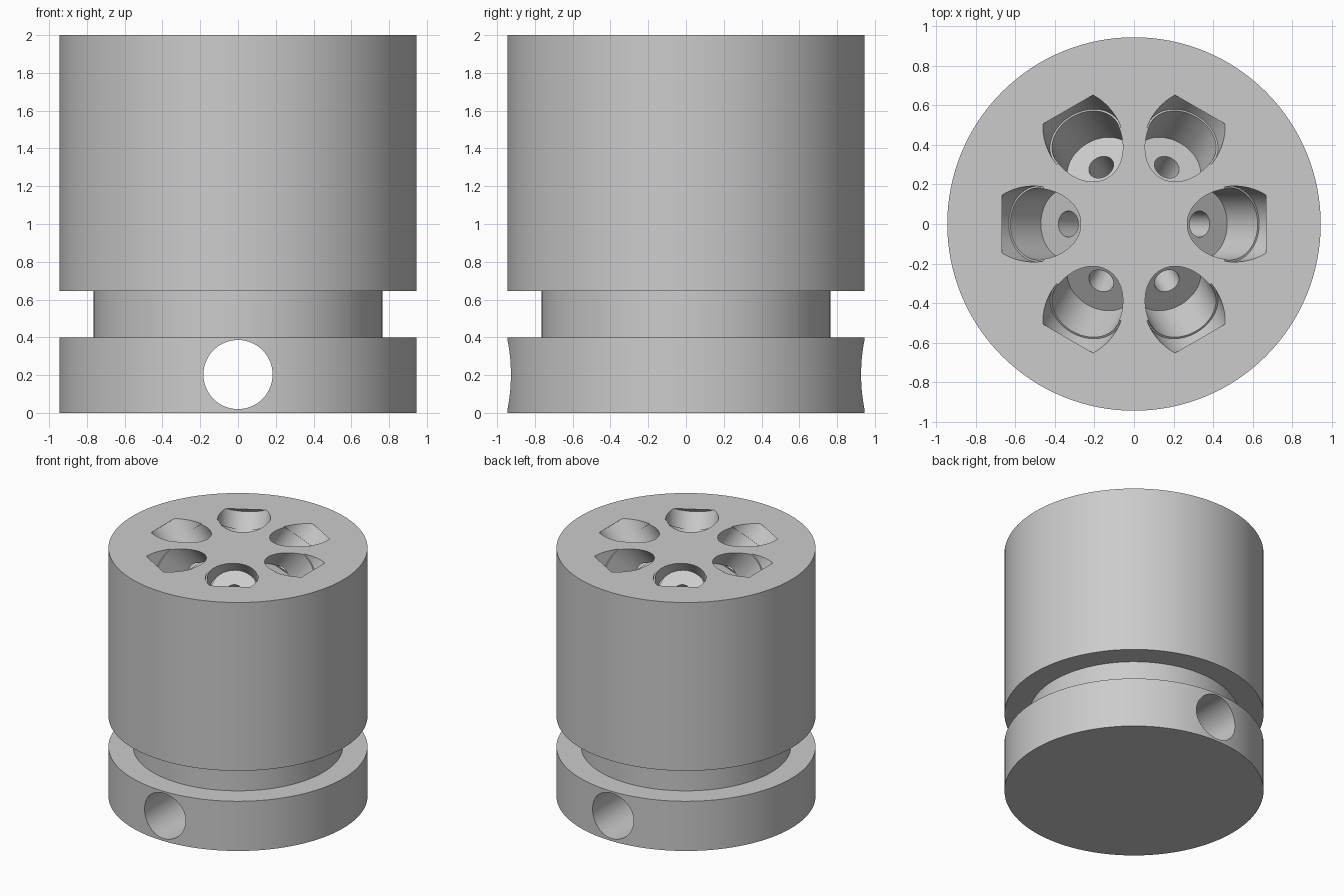
import bpy, bmesh, math
from mathutils import Matrix, Vector

if "Cube" in bpy.data.objects:
    bpy.data.objects.remove(bpy.data.objects["Cube"])

grey = bpy.data.materials.new("grey")
grey.diffuse_color = (0.6, 0.6, 0.6, 1)
grey.use_nodes = True
grey.node_tree.nodes["Principled BSDF"].inputs["Base Color"].default_value = grey.diffuse_color


def lathe(name, profile, segments):
    """Closed solid turned around z from (radius, height) points, bottom to top."""
    bm = bmesh.new()
    rings = []
    for r, z in profile:
        rings.append([bm.verts.new((r * math.cos(a), r * math.sin(a), z))
                      for a in (math.tau * i / segments for i in range(segments))])
    for low, high in zip(rings, rings[1:]):
        for i in range(segments):
            j = (i + 1) % segments
            bm.faces.new((low[i], low[j], high[j], high[i]))
    bm.faces.new(rings[0][::-1])
    bm.faces.new(rings[-1])
    mesh = bpy.data.meshes.new(name)
    bm.to_mesh(mesh)
    bm.free()
    mesh.materials.append(grey)
    obj = bpy.data.objects.new(name, mesh)
    bpy.context.collection.objects.link(obj)
    return obj


# Turned body: bottom flange, grooved neck, tall drum
R, NECK = 0.945, 0.765
body = lathe("drum_body", [(R, 0), (R, 0.4), (NECK, 0.4), (NECK, 0.645),
                           (R, 0.645), (R, 2)], 128)

# Cross hole through the bottom flange, front to back
cross = lathe("cross_hole_cutter", [(0.183, -1.2), (0.183, 1.2)], 64)
cross.matrix_world = Matrix.Translation((0, 0, 0.203)) @ Matrix.Rotation(math.pi / 2, 4, 'X')
cutters = [cross]

# Six stepped pockets, leaning outward, each with a small bore in its floor
TILT = math.radians(40)
pocket = [(0.066, -0.57), (0.066, -0.272), (0.182, -0.272), (0.182, -0.032),
          (0.192, -0.032), (0.192, 0.104)]
for k in range(6):
    cutter = lathe("pocket_cutter", pocket, 64)
    cutter.matrix_world = (Matrix.Rotation(k * math.pi / 3, 4, 'Z')
                           @ Matrix.Translation((0.507, 0, 2))
                           @ Matrix.Rotation(TILT, 4, 'Y'))
    cutters.append(cutter)

# Cut everything out of the body
bpy.context.view_layer.objects.active = body
body.select_set(True)
for cutter in cutters:
    mod = body.modifiers.new("cut", 'BOOLEAN')
    mod.operation = 'DIFFERENCE'
    mod.solver = 'EXACT'
    mod.object = cutter
    bpy.ops.object.modifier_apply(modifier=mod.name)
for cutter in cutters:
    bpy.data.objects.remove(cutter, do_unlink=True)

# Smooth walls, crisp edges
bpy.ops.object.shade_smooth_by_angle(angle=math.radians(30))
